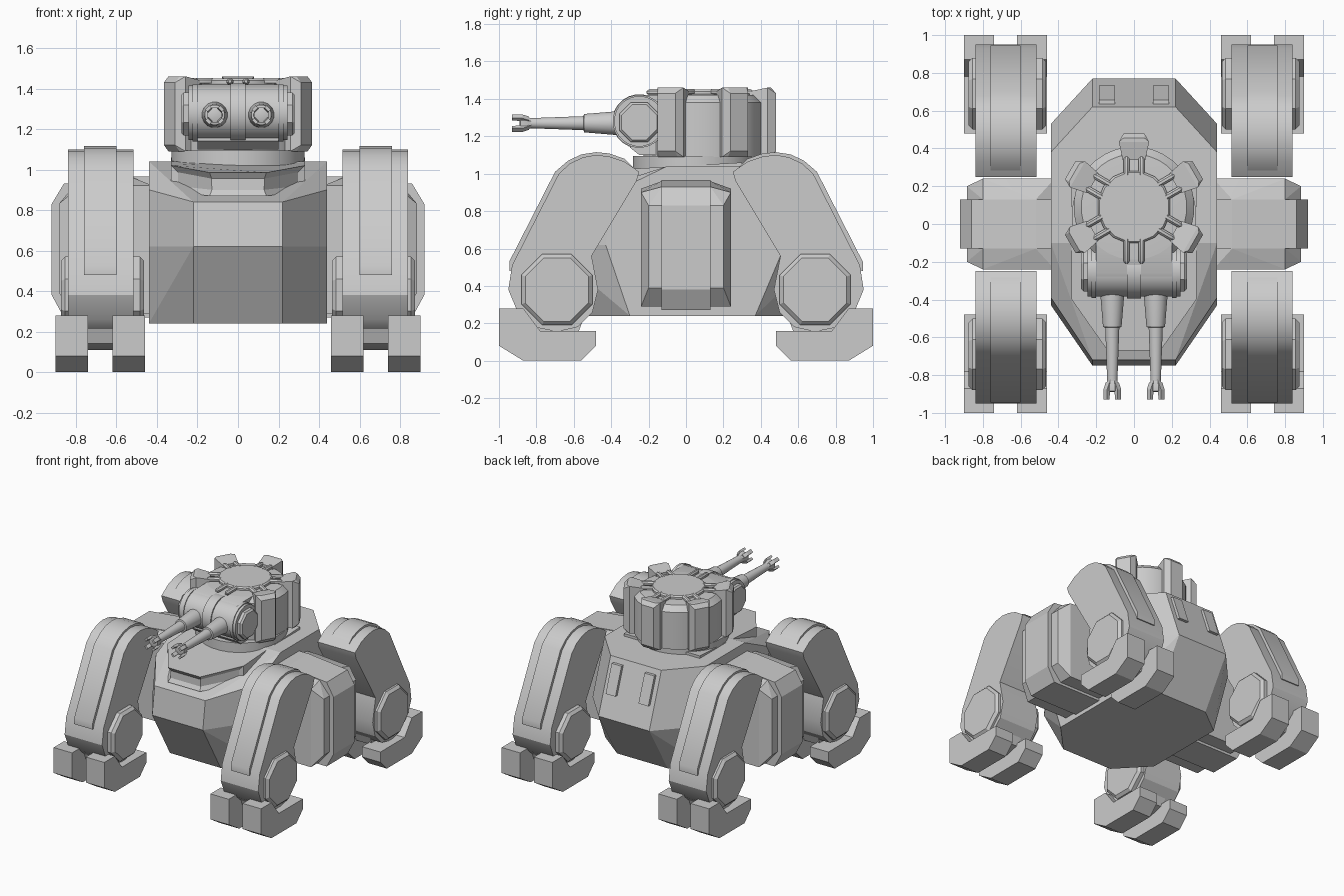
import bpy, bmesh, math
from mathutils import Matrix, Vector

if "Cube" in bpy.data.objects:
    bpy.data.objects.remove(bpy.data.objects["Cube"])

grey = bpy.data.materials.new("armour_grey")
grey.diffuse_color = (0.6, 0.6, 0.6, 1)
grey.use_nodes = True
grey.node_tree.nodes["Principled BSDF"].inputs["Base Color"].default_value = grey.diffuse_color


def finish(name, bm, angle=30):
    bmesh.ops.recalc_face_normals(bm, faces=bm.faces)
    me = bpy.data.meshes.new(name)
    bm.to_mesh(me)
    bm.free()
    me.materials.append(grey)
    me.shade_smooth()
    me.set_sharp_from_angle(angle=math.radians(angle))
    ob = bpy.data.objects.new(name, me)
    bpy.context.collection.objects.link(ob)
    return ob


def hull(name, pts, mirror=True, angle=5):
    """Convex solid; points mirrored across x."""
    bm = bmesh.new()
    for x, y, z in pts:
        bm.verts.new((x, y, z))
        if mirror:
            bm.verts.new((-x, y, z))
    bmesh.ops.convex_hull(bm, input=bm.verts)
    bmesh.ops.dissolve_limit(bm, angle_limit=0.02, verts=bm.verts, edges=bm.edges)
    return finish(name, bm, angle)


def extrude_x(name, prof, x0, x1, sy=1, bevel=0.0, angle=30):
    """Side profile of (y, z) points extruded from x0 to x1."""
    bm = bmesh.new()
    a = [bm.verts.new((x0, y * sy, z)) for y, z in prof]
    b = [bm.verts.new((x1, y * sy, z)) for y, z in prof]
    n = len(prof)
    caps = [bm.faces.new(a), bm.faces.new(b[::-1])]
    for i in range(n):
        bm.faces.new((a[i], b[i], b[(i + 1) % n], a[(i + 1) % n]))
    if bevel:
        edges = list({e for f in caps for e in f.edges})
        bmesh.ops.bevel(bm, geom=edges, offset=bevel, segments=1, affect='EDGES')
    return finish(name, bm, angle)


def lathe(name, prof, n, mat, angle=35):
    """Closed solid of (radius, height) rings around local z."""
    bm = bmesh.new()
    rings = []
    for r, h in prof:
        rings.append([bm.verts.new((r * math.cos((i + .5) * math.tau / n),
                                    r * math.sin((i + .5) * math.tau / n), h)) for i in range(n)])
    for p, q in zip(rings, rings[1:]):
        for i in range(n):
            j = (i + 1) % n
            bm.faces.new((p[i], p[j], q[j], q[i]))
    bm.faces.new(rings[0][::-1])
    bm.faces.new(rings[-1])
    bm.transform(mat)
    return finish(name, bm, angle)


def ngon(cy, cz, r, n=8):
    return [(cy + r * math.cos((i + .5) * math.tau / n),
             cz + r * math.sin((i + .5) * math.tau / n)) for i in range(n)]


# Hull: faceted octagonal tub with a sloped front deck
hull("hull", [
    (.22, -.53, .24), (.44, -.30, .24), (.44, .37, .24), (.22, .54, .24),
    (.22, -.75, .62), (.44, -.43, .62), (.44, .53, .62), (.22, .77, .62),
    (.22, -.72, .84), (.44, -.39, .90), (.44, -.10, 1.04),
    (.44, .38, 1.04), (.22, .62, 1.04)])

# Raised cabin with a recessed vision slit around its front
plan = [(-.33, .30, 1.06), (-.33, -.40, 1.02), (-.14, -.67, .985),
        (.14, -.67, .985), (.33, -.40, 1.02), (.33, .30, 1.06)]
bm = bmesh.new()
top = [bm.verts.new(p) for p in plan]
low = [bm.verts.new((x, y, .87 if y < -.5 else .89)) for x, y, z in plan]
bm.faces.new(top)
bm.faces.new(low[::-1])
walls = [bm.faces.new((low[i], low[(i + 1) % 6], top[(i + 1) % 6], top[i])) for i in range(6)]
bmesh.ops.recalc_face_normals(bm, faces=bm.faces)
bmesh.ops.inset_region(bm, faces=walls[1:4], thickness=.03, depth=-.02, use_even_offset=True)
finish("cabin", bm, 5)

# Rear vents lying on the sloped back plate
for s in (-1, 1):
    hull("rear_vent", [(s * x, y + d, z) for x in (.10, .185)
                       for y, z in ((.635, 1.0), (.71, .79)) for d in (-.03, .022)], mirror=False)

# Side sponsons with an outer rib
for s in (-1, 1):
    hull("sponson", [(s * x, y * t, z) for x, y, z in (
        (.42, .24, .92), (.52, .24, .92), (.52, .13, .96), (.80, .13, .93), (.80, .24, .90),
        (.885, .20, .83), (.885, .20, .39), (.80, .24, .29), (.42, .24, .29))
        for t in (-1, 1)], mirror=False)
    hull("sponson_rib", [(s * x, y, z) for x, z in (
        (.42, .965), (.52, .965), (.86, .93), (.92, .83), (.92, .38), (.86, .27), (.42, .27))
        for y in (-.13, .13)], mirror=False)

# Legs: curved limb, raised rib, ankle hub and a two-toed foot
limb = [(-.25, 1.01), (-.33, 1.065), (-.41, 1.092), (-.48, 1.10), (-.55, 1.088), (-.62, 1.055),
        (-.68, 1.0), (-.93, .51), (-.95, .38), (-.90, .26), (-.81, .18), (-.69, .155),
        (-.58, .18), (-.50, .26), (-.47, .38), (-.505, .56), (-.265, .96)]
rib = [(-.27, 1.02), (-.33, 1.08), (-.41, 1.108), (-.48, 1.115), (-.56, 1.103), (-.63, 1.07),
       (-.70, 1.01), (-.945, .53), (-.945, .48), (-.88, .49), (-.64, .95), (-.48, 1.03)]
foot = [(-1, .28), (-.87, .28), (-.78, .16), (-.48, .16), (-.48, .08), (-.56, 0),
        (-.87, 0), (-1, .08)]
heel = [(-.88, .30), (-.52, .30), (-.58, .14), (-.70, .11), (-.82, .14)]
for sx in (-1, 1):
    for sy, end in ((1, "front"), (-1, "rear")):
        extrude_x(end + "_leg", limb, sx * .515, sx * .84, sy)
        extrude_x(end + "_leg_rib", rib, sx * .60, sx * .76, sy)
        extrude_x(end + "_ankle_hub", ngon(-.69, .38, .205), sx * .465, sx * .875, sy, bevel=.02, angle=20)
        extrude_x(end + "_heel", heel, sx * .60, sx * .76, sy)
        for a, b in ((.46, .62), (.74, .90)):
            extrude_x(end + "_toe", foot, sx * a, sx * b, sy, angle=10)

# Turret ring, drum and top disc
CY = .09
centre = Matrix.Translation((0, CY, 0))
lathe("turret_ring", [(.33, 1.0), (.33, 1.095)], 32, Matrix.Translation((0, .045, 0)))
lathe("turret_drum", [(.32, 1.09), (.32, 1.38), (.28, 1.42), (.2, 1.425)], 32, centre)
lathe("turret_disc", [(.195, 1.40), (.195, 1.44), (.185, 1.45)], 16, centre)

# Armour blocks around the drum, plus paired pipes toward the disc
for k in range(6):
    rot = centre @ Matrix.Rotation(math.radians(90 + 60 * k), 4, 'Z')
    if k != 3:
        pts = []
        for t in (-1, 1):
            for r, w, z in ((.25, .06, 1.44), (.345, .08, 1.46), (.365, .055, 1.46), (.39, .055, 1.43),
                            (.345, .08, 1.09), (.365, .055, 1.09), (.39, .055, 1.12), (.25, .06, 1.09)):
                pts.append(rot @ Vector((r, t * w, z)))
        hull("armour_block", pts, mirror=False)
    length = .30 if k == 3 else .27
    for t in (-.04, .04):
        lathe("turret_pipe", [(.018, .17), (.018, length - .015), (.008, length)], 8,
              rot @ Matrix.Translation((0, t, 1.435)) @ Matrix.Rotation(math.pi / 2, 4, 'Y'))

# Gun mantlet: saddle, round housing, end caps and straps
extrude_x("mantlet_saddle", [(-.30, 1.40), (-.26, 1.42), (0, 1.42), (0, 1.10), (-.25, 1.10), (-.30, 1.14)],
          -.20, .20)
extrude_x("mantlet_housing", ngon(-.25, 1.28, .135, 24), -.245, .245)
extrude_x("mantlet_cap", ngon(-.25, 1.275, .115), -.28, .28, bevel=.012, angle=20)
extrude_x("mantlet_strap", ngon(-.25, 1.28, .145, 24), -.038, .038)
for s in (-1, 1):
    extrude_x("mantlet_band", ngon(-.25, 1.28, .142, 24), s * .2, s * .225)

# Twin barrels with flared, pronged muzzles
for s in (-1, 1):
    aim = Matrix.Translation((s * .115, 0, 1.27)) @ Matrix.Rotation(math.pi / 2, 4, 'X')
    lathe("barrel", [(.066, .25), (.064, .38), (.05, .545), (.038, .548),
                     (.028, .82), (.028, .86)], 16, aim)
    lathe("muzzle", [(.026, .82), (.040, .86), (.040, .885), (.022, .89)], 8, aim)
    for k in range(4):
        turn = aim @ Matrix.Rotation(math.radians(45 + 90 * k), 4, 'Z')
        hull("muzzle_prong", [turn @ Vector((r, w, h)) for w in (-.014, .014)
                              for r, h in ((.024, .84), (.036, .84), (.052, .875), (.052, .93), (.036, .93))],
             mirror=False)
